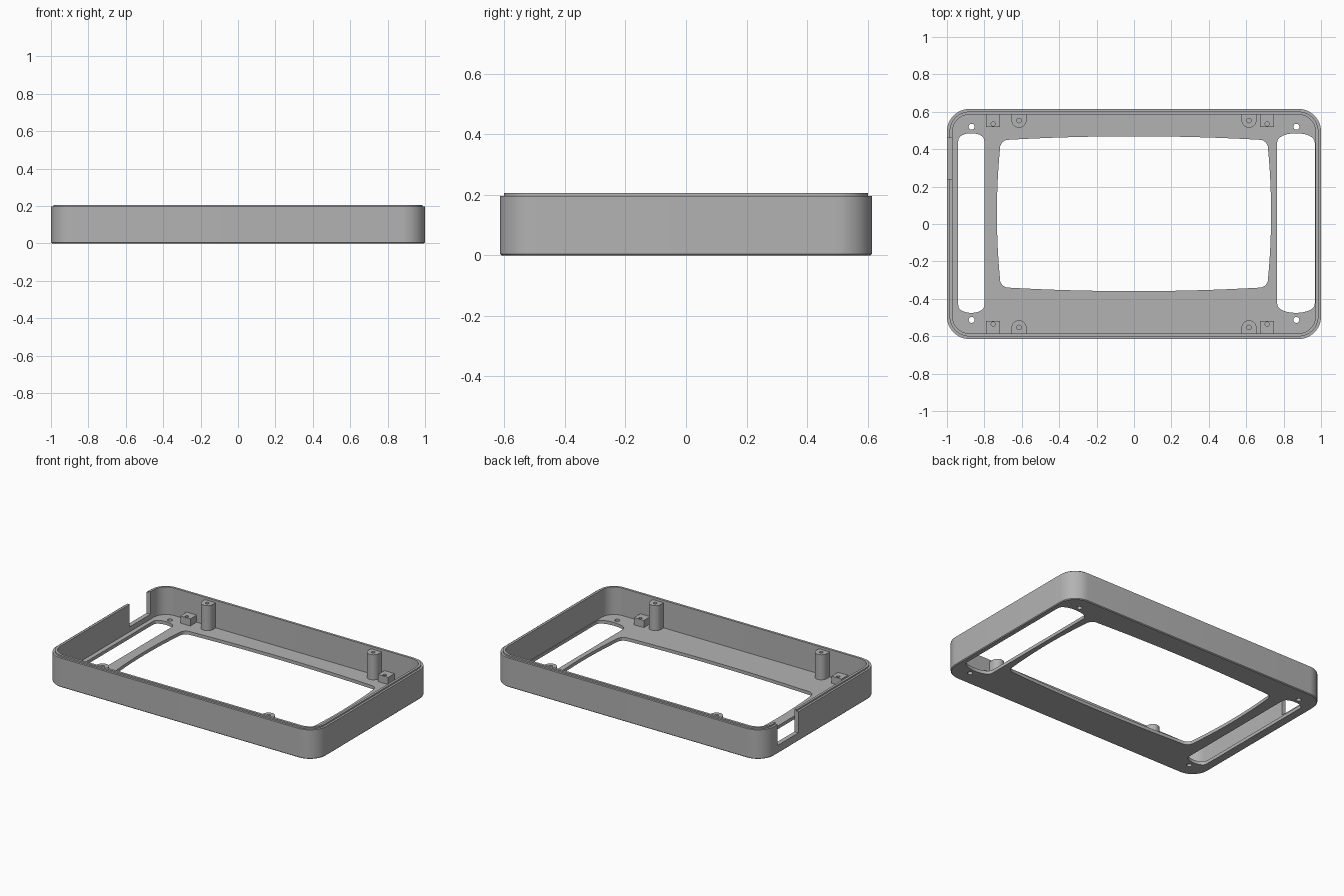
import bpy, bmesh
from math import sin, cos, pi, radians, hypot

cube = bpy.data.objects.get("Cube")
if cube:
    bpy.data.objects.remove(cube)

grey = bpy.data.materials.new("light grey plastic")
grey.use_nodes = True
colour = (0.45, 0.45, 0.45, 1)
grey.diffuse_color = colour
grey.node_tree.nodes["Principled BSDF"].inputs["Base Color"].default_value = colour

HALF_X, HALF_Y, CORNER, WALL = 1.0, 0.615, 0.12, 0.03
FLOOR = 0.022


def finish(ob):
    bpy.ops.object.select_all(action='DESELECT')
    ob.select_set(True)
    bpy.context.view_layer.objects.active = ob
    if ob.type == 'CURVE':
        bpy.ops.object.convert(target='MESH')
        ob = bpy.context.object
    bm = bmesh.new()
    bm.from_mesh(ob.data)
    bmesh.ops.remove_doubles(bm, verts=bm.verts, dist=1e-5)
    bmesh.ops.recalc_face_normals(bm, faces=bm.faces)
    bm.to_mesh(ob.data)
    bm.free()
    ob.data.materials.clear()
    ob.data.materials.append(grey)
    bpy.ops.object.shade_smooth_by_angle(angle=radians(30))
    return ob


def plate(name, loops, z0, z1):
    """Extrude an outline, with any further loops as holes."""
    cu = bpy.data.curves.new(name, 'CURVE')
    cu.dimensions = '2D'
    cu.fill_mode = 'BOTH'
    cu.extrude = (z1 - z0) / 2
    for pts in loops:
        sp = cu.splines.new('POLY')
        sp.points.add(len(pts) - 1)
        for p, (x, y) in zip(sp.points, pts):
            p.co = (x, y, 0, 1)
        sp.use_cyclic_u = True
    ob = bpy.data.objects.new(name, cu)
    ob.location.z = (z0 + z1) / 2
    bpy.context.collection.objects.link(ob)
    return finish(ob)


def arc(cx, cy, r, a0, a1, n):
    return [(cx + r * cos(radians(a0 + (a1 - a0) * i / n)),
             cy + r * sin(radians(a0 + (a1 - a0) * i / n))) for i in range(n + 1)]


def circle(cx, cy, r):
    return arc(cx, cy, r, 0, 360, 20)[:-1]


def rounded(inset):
    r = CORNER - inset
    cx, cy = HALF_X - CORNER, HALF_Y - CORNER
    pts = []
    for i, (sx, sy) in enumerate([(1, 1), (-1, 1), (-1, -1), (1, -1)]):
        pts += arc(sx * cx, sy * cy, r, i * 90, i * 90 + 90, 12)
    return pts


def slot(x0, x1, y0, y1, bulge):
    """Long slot whose ends bow outwards with softened corners."""
    cx, hw = (x0 + x1) / 2, (x1 - x0) / 2
    end = [(cx + hw * cos(pi * i / 20), bulge * sin(pi * i / 20) ** 0.8) for i in range(21)]
    return ([(x, y1 - bulge + d) for x, d in end] +
            [(x, y0 + bulge - d) for x, d in reversed(end)])


def bowed_window(hx, hy, cy, bow, r):
    """Rectangle with gently bowed sides and small round corners."""
    pts = []
    sides = [((hx, -hy), (hx, hy)), ((hx, hy), (-hx, hy)),
             ((-hx, hy), (-hx, -hy)), ((-hx, -hy), (hx, -hy))]
    for (ax, ay), (bx, by) in sides:
        dx, dy = bx - ax, by - ay
        length = hypot(dx, dy)
        for i in range(17):
            t = r / length + (1 - 2 * r / length) * i / 16
            out = bow * (1 - (2 * t - 1) ** 2)
            pts.append((ax + dx * t + dy / length * out, cy + ay + dy * t - dx / length * out))
        # corner point pulled inwards
        k = 0.3 * r
        pts.append((bx - k * (1 if bx > 0 else -1), cy + by - k * (1 if by > 0 else -1)))
    return pts


# Floor with display window, two side slots and four screw holes
holes = [bowed_window(0.712, 0.393, 0.055, 0.021, 0.03),
         slot(-0.94, -0.80, -0.475, 0.485, 0.045),
         slot(0.765, 0.967, -0.475, 0.485, 0.055)]
holes += [circle(sx * 0.868, y, 0.016) for sx in (-1, 1) for y in (0.52, -0.513)]
plate("floor_panel", [rounded(WALL)] + holes, 0, FLOOR)

# Outer wall: section of inset and height swept round the outline, with a stepped lip
section = [(WALL, 0), (0.005, 0), (0, 0.005), (0, 0.196), (0.014, 0.196),
           (0.014, 0.206), (WALL, 0.206)]
bm = bmesh.new()
rings = [[bm.verts.new((x, y, z)) for x, y in rounded(d)] for d, z in section]
for a, b in zip(rings, rings[1:] + rings[:1]):
    for i in range(len(a)):
        j = (i + 1) % len(a)
        bm.faces.new((a[i], a[j], b[j], b[i]))
mesh = bpy.data.meshes.new("outer_wall")
bm.to_mesh(mesh)
bm.free()
wall = bpy.data.objects.new("outer_wall", mesh)
bpy.context.collection.objects.link(wall)
finish(wall)

# Connector notch in the right wall
bpy.ops.mesh.primitive_cube_add(size=1, location=(-1, 0.35, 0.205))
cutter = bpy.context.object
cutter.name = "notch_cutter"
cutter.scale = (0.2, 0.22, 0.3)
cutter.hide_render = True
cut = wall.modifiers.new("notch", 'BOOLEAN')
cut.operation = 'DIFFERENCE'
cut.solver = 'EXACT'
cut.object = cutter
bpy.context.view_layer.objects.active = wall
bpy.ops.object.modifier_apply(modifier="notch")
bpy.data.objects.remove(cutter)

# Tall screw posts and low mounting blocks along front and back walls
edge = HALF_Y - WALL + 0.002
for sy, row in ((1, "back"), (-1, "front")):
    for sx, side in ((1, "left"), (-1, "right")):
        px = sx * 0.615
        outline = [(px + 0.04, edge * sy)]
        outline += [(x, y * sy) for x, y in arc(px, 0.555, 0.04, 0, -180, 16)]
        outline.append((px - 0.04, edge * sy))
        plate(f"{row}_{side}_post", [outline, circle(px, 0.553 * sy, 0.012)], FLOOR, 0.19)
        bx = 0.712 if sx > 0 else -0.753
        y0, y1 = 0.518 * sy, edge * sy
        block = [(bx - 0.037, y0), (bx + 0.037, y0), (bx + 0.037, y1), (bx - 0.037, y1)]
        plate(f"{row}_{side}_block", [block, circle(bx, 0.535 * sy, 0.011)], FLOOR, 0.07)
